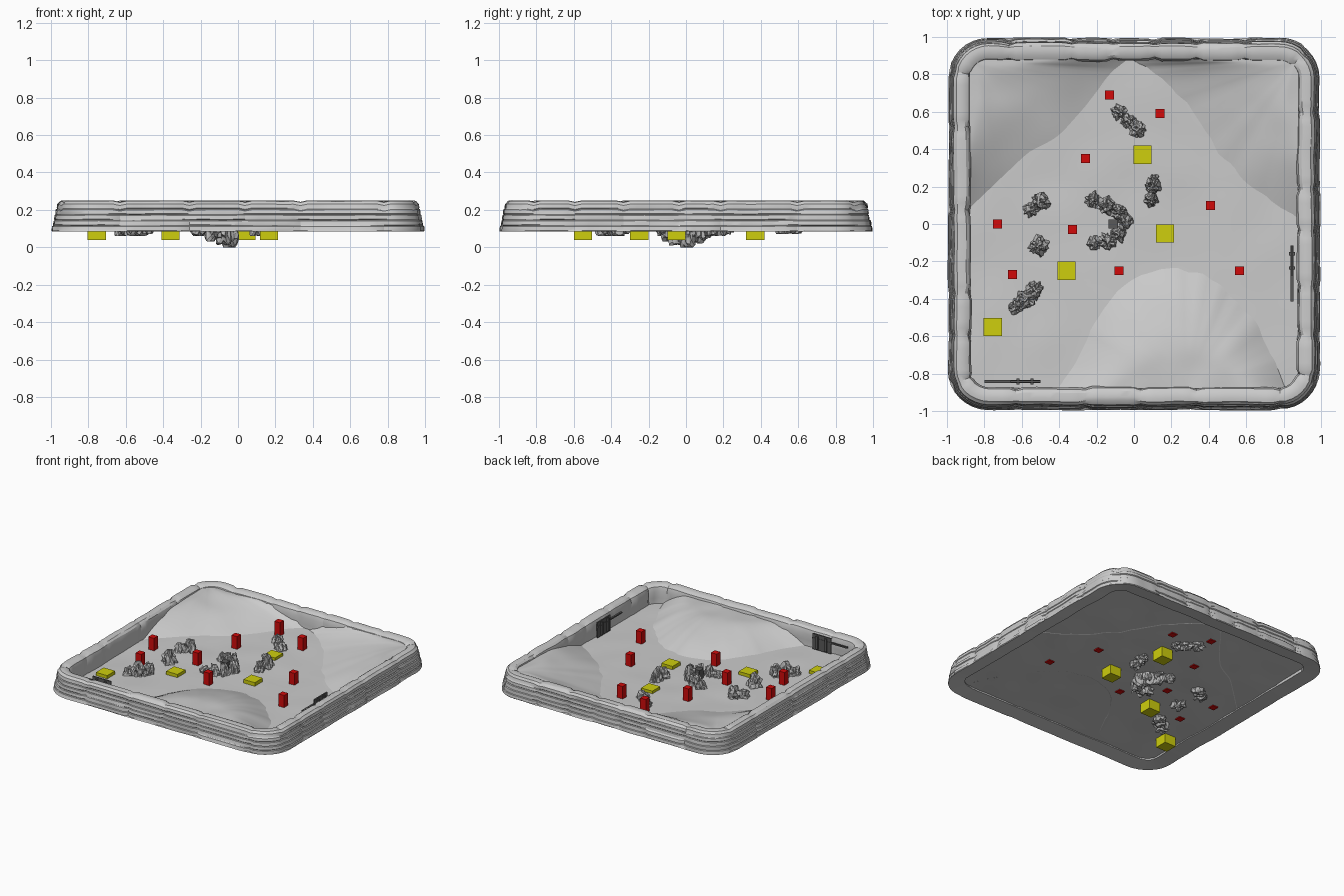
import bpy, bmesh, math, random
from mathutils import Vector, noise

random.seed(4)
old = bpy.data.objects.get("Cube")
if old:
    bpy.data.objects.remove(old, do_unlink=True)


def material(name, rgb):
    m = bpy.data.materials.new(name)
    m.use_nodes = True
    m.diffuse_color = (*rgb, 1)
    m.node_tree.nodes["Principled BSDF"].inputs["Base Color"].default_value = (*rgb, 1)
    return m


SAND = material("pale grey ground", (0.6, 0.6, 0.6))
ROCK = material("rock grey", (0.45, 0.45, 0.45))
IRON = material("dark iron", (0.1, 0.1, 0.1))
RED = material("red", (0.64, 0.003, 0.003))
YELLOW = material("yellow", (0.62, 0.62, 0.004))


def finish(bm, name, mat, smooth=None):
    bmesh.ops.recalc_face_normals(bm, faces=bm.faces)
    mesh = bpy.data.meshes.new(name)
    bm.to_mesh(mesh)
    bm.free()
    mesh.materials.append(mat)
    ob = bpy.data.objects.new(name, mesh)
    bpy.context.scene.collection.objects.link(ob)
    if smooth:
        bpy.ops.object.select_all(action="DESELECT")
        ob.select_set(True)
        bpy.context.view_layer.objects.active = ob
        bpy.ops.object.shade_smooth_by_angle(angle=math.radians(smooth))
    return ob


def add_box(bm, centre, size):
    for v in bmesh.ops.create_cube(bm, size=1)["verts"]:
        v.co = Vector(a * s + c for a, s, c in zip(v.co, size, centre))


def box(name, centre, size, mat):
    bm = bmesh.new()
    add_box(bm, centre, size)
    return finish(bm, name, mat)


def ground_z(x, y):
    rise = 0.02 * max(0, y - 0.2)
    return 0.109 + rise + 0.006 * noise.noise(Vector((x * 4, y * 4, 0.3)))


# Layered rock wall swept round a rounded square
def wall_path(half=0.93, radius=0.15, steps=42, arc=8):
    points, flat = [], half - radius
    for side in range(4):
        a = side * math.pi / 2
        out, along = Vector((math.cos(a), math.sin(a))), Vector((-math.sin(a), math.cos(a)))
        for i in range(steps):
            points.append((out * half + along * flat * (2 * i / steps - 1), out))
        for i in range(arc):
            b = a + math.pi / 2 * i / arc
            n = Vector((math.cos(b), math.sin(b)))
            points.append(((out + along) * flat + n * radius, n))
    return points


profile = [(-0.055, 0.1), (0.062, 0.085)]
for layer in range(5):
    d, z = 0.063 - 0.0065 * layer, 0.087 + 0.03 * layer
    profile += [(d, z + 0.003), (d - 0.003, z + 0.024), (d - 0.009, z + 0.028)]
profile += [(0.018, 0.247), (0.0, 0.25), (-0.03, 0.247), (-0.05, 0.235), (-0.06, 0.2), (-0.056, 0.15)]

bm = bmesh.new()
rings, block, left = [], 0, 6
for p, n in wall_path():
    left -= 1
    crack = left == 0
    if crack:
        block, left = block + 1, random.randint(6, 12)
    ring = []
    for k, (d, z) in enumerate(profile):
        wobble = noise.noise(Vector((p.x * 9, p.y * 9, z * 15))) * 0.005
        step = noise.noise(Vector((block * 3.7, (k + 1) // 3 * 2.3, 0.5))) * 0.006
        shrink = 0.82 if crack and k > 1 else 1
        q = p + n * min(d * shrink + wobble + step, 0.067)
        drop = 0.008 if crack and z > 0.2 else 0
        ring.append(bm.verts.new((q.x, q.y, z - drop + (wobble * 0.4 if z > 0.1 else 0))))
    rings.append(ring)
for i, ring in enumerate(rings):
    nxt = rings[(i + 1) % len(rings)]
    for k in range(len(ring)):
        m = (k + 1) % len(ring)
        bm.faces.new((ring[k], nxt[k], nxt[m], ring[m]))
finish(bm, "rock_wall", SAND, 28)

# Gently rippled floor
bm = bmesh.new()
bmesh.ops.create_grid(bm, x_segments=60, y_segments=60, size=0.895)
for v in bm.verts:
    v.co.z = ground_z(v.co.x, v.co.y)
finish(bm, "arena_floor", SAND, 60)


# Domed hills lofted from their outline to an anchor on the wall, steeper at both ends
def hill(name, outline, anchor, height, pace, steps=22, cuts=6):
    edge = []
    for a, b in zip(outline, outline[1:]):
        edge += [Vector(a).lerp(Vector(b), i / cuts) for i in range(cuts)]
    edge.append(Vector(outline[-1]))
    for _ in range(3):
        edge = [edge[0]] + [(a + 2 * b + c) / 4 for a, b, c in zip(edge, edge[1:], edge[2:])] + [edge[-1]]
    bm, rows = bmesh.new(), []
    for i, e in enumerate(edge):
        end = abs(2 * i / (len(edge) - 1) - 1)
        e = e + Vector((1, 1)) * 0.012 * noise.noise(Vector((e.x * 12, e.y * 12, 1)))
        row = []
        for j in range(steps):
            t = j / steps
            q = e.lerp(Vector(anchor), t)
            bump = 0.008 * t * noise.noise(Vector((q.x * 6, q.y * 6, 2)))
            lift = height * math.sin(min(t * (pace + end * end), 1) * math.pi / 2)
            row.append(bm.verts.new((q.x, q.y, ground_z(*q) - 0.002 + lift + bump)))
        rows.append(row)
    top = bm.verts.new((*anchor, ground_z(*anchor) + height))
    for r, s in zip(rows, rows[1:]):
        for j in range(steps - 1):
            bm.faces.new((r[j], s[j], s[j + 1], r[j + 1]))
        bm.faces.new((r[-1], s[-1], top))
    finish(bm, name, SAND, 60)


hill("back_right_hill", [(-.88, .08), (-.7, .25), (-.56, .38), (-.4, .46), (-.25, .63), (-.12, .81), (-.03, .88)],
     (-.88, .88), 0.11, 1)
hill("back_left_hill", [(-.03, .88), (.08, .83), (.25, .68), (.4, .45), (.56, .25), (.7, .14), (.88, .03)],
     (.88, .88), 0.11, 1)
hill("front_hill", [(-.41, -.88), (-.3, -.72), (-.22, -.53), (-.1, -.36), (0, -.28), (.2, -.22),
                    (.4, -.27), (.55, -.4), (.67, -.55), (.75, -.72), (.81, -.88)],
     (.28, -.88), 0.11, 1.3)

# Jagged boulders: x, y, radius, bottom, top
boulders = [
    (-.08, .6, .036, .07, .17), (-.03, .55, .036, .07, .17), (.02, .51, .04, .07, .17),
    (.1, .2, .036, .06, .22), (.095, .13, .034, .06, .19), (.11, .24, .02, .08, .18),
    (-.5, .12, .042, .07, .2), (-.55, .08, .036, .06, .17),
    (-.22, .13, .036, .06, .17), (-.15, .1, .042, .04, .2), (-.08, .06, .04, .02, .23),
    (-.045, .01, .042, .0, .2), (-.08, -.05, .04, .01, .19), (-.14, -.09, .042, .03, .18),
    (-.21, -.1, .036, .06, .16), (-.51, -.12, .042, .06, .21),
    (-.53, -.35, .042, .06, .19), (-.58, -.4, .044, .06, .21), (-.63, -.44, .038, .06, .17),
]
bm = bmesh.new()
for n, (x, y, r, low, high) in enumerate(boulders):
    for v in bmesh.ops.create_icosphere(bm, subdivisions=3, radius=1)["verts"]:
        c = v.co.copy()
        shift = Vector((n * 5, 0, 0))
        j = 1 + 0.6 * noise.noise(c * 2.1 + shift) + 0.3 * noise.noise(c * 5 + shift)
        taper = 1.05 - 0.3 * c.z
        h = max(-1, min(1, c.z * j))
        v.co = (x + c.x * r * j * taper, y + c.y * r * j * taper, (low + high) / 2 + h * (high - low) / 2)
finish(bm, "boulders", ROCK)
box("centre_block", (-.11, 0, .14), (.05, .05, .08), IRON)

# Red upright markers (x, y, top), footed just through the floor
for x, y, top in [(-.13, .69, .224), (.14, .59, .215), (-.26, .35, .211), (.41, .1, .2), (-.73, 0, .206),
                  (-.33, -.03, .209), (-.65, -.27, .206), (-.08, -.25, .204), (.565, -.25, .204)]:
    foot = ground_z(x, y) - 0.007
    box("red_marker", (x, y, (foot + top) / 2), (.048, .048, top - foot), RED)

# Yellow crates sunk into the floor
for x, y in [(.045, .37), (.165, -.05), (-.36, -.25), (-.755, -.55)]:
    box("yellow_crate", (x, y, .087), (.097, .097, .098), YELLOW)


# Iron gates: panel, posts and a long rail, built along x
def gate(name, centre, angle):
    bm = bmesh.new()
    add_box(bm, (.07, 0, .18), (.16, .01, .12))
    add_box(bm, (0, 0, .205), (.3, .014, .01))
    for x in (.03, .105):
        add_box(bm, (x, 0, .18), (.018, .03, .1))
    ob = finish(bm, name, IRON)
    ob.location = (*centre, 0)
    ob.rotation_euler.z = angle


gate("front_gate", (-.65, -.842), 0)
gate("side_gate", (.845, -.265), math.pi / 2)
